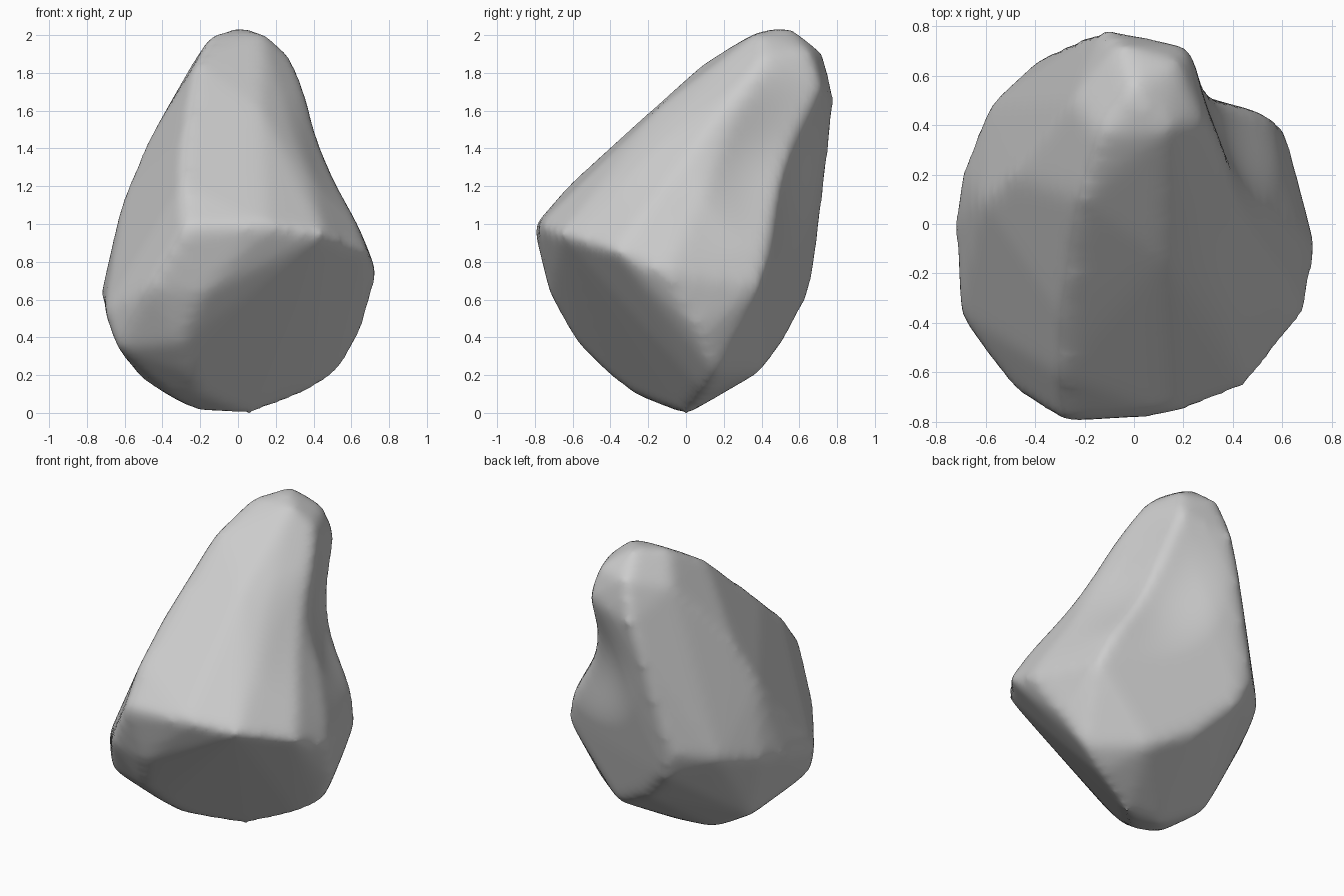
import bpy, bmesh
from mathutils import Vector

cube = bpy.data.objects.get("Cube")
if cube:
    bpy.data.objects.remove(cube, do_unlink=True)

# Corner points of the boulder, grouped by region
peak = [(-.14, .36, 1.99), (.13, .38, 2), (0, .55, 2.03), (.28, .42, 1.87), (.18, .66, 1.9),
        (-.06, .73, 1.89), (.23, .72, 1.7), (-.13, .79, 1.64), (-.25, .5, 1.82)]
flanks = [(-.22, .1, 1.84), (-.29, -.38, 1.41), (-.3, -.61, 1.2), (-.49, .2, 1.4),
          (.41, .15, 1.42), (-.61, .1, 1.12), (.12, -.14, 1.6), (-.25, .72, 1.2)]
brow = [(-.28, -.81, .97), (.15, -.78, .98), (.46, -.66, .93), (.69, -.37, .84),
        (.74, -.1, .72), (.61, .39, .66)]
left_side = [(-.47, -.69, .65), (-.71, -.36, .52), (-.725, .02, .62), (-.7, .2, .65),
             (-.59, .48, .72), (-.37, .68, .78)]
underside = [(-.2, -.72, .6), (-.3, -.58, .35), (-.25, -.42, .19), (-.2, -.28, .08),
             (-.64, -.43, .32), (-.36, -.2, .07), (-.52, .05, .17), (-.22, 0, -.01),
             (.06, 0, -.03), (.36, .1, .08), (.53, .15, .19), (.65, .08, .4),
             (.22, .4, .2), (-.08, .52, .36), (-.3, .65, .6)]

# Wrap the corners in a solid shell
mesh = bpy.data.meshes.new("boulder")
boulder = bpy.data.objects.new("boulder", mesh)
bpy.context.collection.objects.link(boulder)
bm = bmesh.new()
for p in peak + flanks + brow + left_side + underside:
    bm.verts.new(p)
bmesh.ops.convex_hull(bm, input=bm.verts)
loose = [v for v in bm.verts if not v.link_faces]
bmesh.ops.delete(bm, geom=loose, context='VERTS')
bmesh.ops.recalc_face_normals(bm, faces=bm.faces)
bm.to_mesh(mesh)
bm.free()

# Even out the surface and wear down its ridges
bpy.context.view_layer.objects.active = boulder
boulder.select_set(True)
remesh = boulder.modifiers.new("Remesh", 'REMESH')
remesh.mode = 'VOXEL'
remesh.voxel_size = .03
wear = boulder.modifiers.new("Wear", 'SMOOTH')
wear.factor = .5
wear.iterations = 16
for name in ("Remesh", "Wear"):
    bpy.ops.object.modifier_apply(modifier=name)

# Shallow hollows in the neck and flank: centre, radius, push
hollows = [(Vector((.36, .54, 1.28)), .55, Vector((-.07, -.06, 0))),
           (Vector((.5, .1, 1.25)), .5, Vector((-.04, 0, 0)))]
verts = boulder.data.vertices
for centre, radius, push in hollows:
    for v in verts:
        fall = max(0, 1 - ((v.co - centre).length / radius) ** 2)
        v.co += push * fall ** 2

# Rest it on the ground
ground = min(v.co.z for v in verts)
for v in verts:
    v.co.z -= ground

# Stone colour
stone = bpy.data.materials.new("grey stone")
stone.use_nodes = True
grey = (.6, .6, .6, 1)
stone.diffuse_color = grey
stone.node_tree.nodes["Principled BSDF"].inputs["Base Color"].default_value = grey
boulder.data.materials.append(stone)
bpy.ops.object.shade_smooth()
